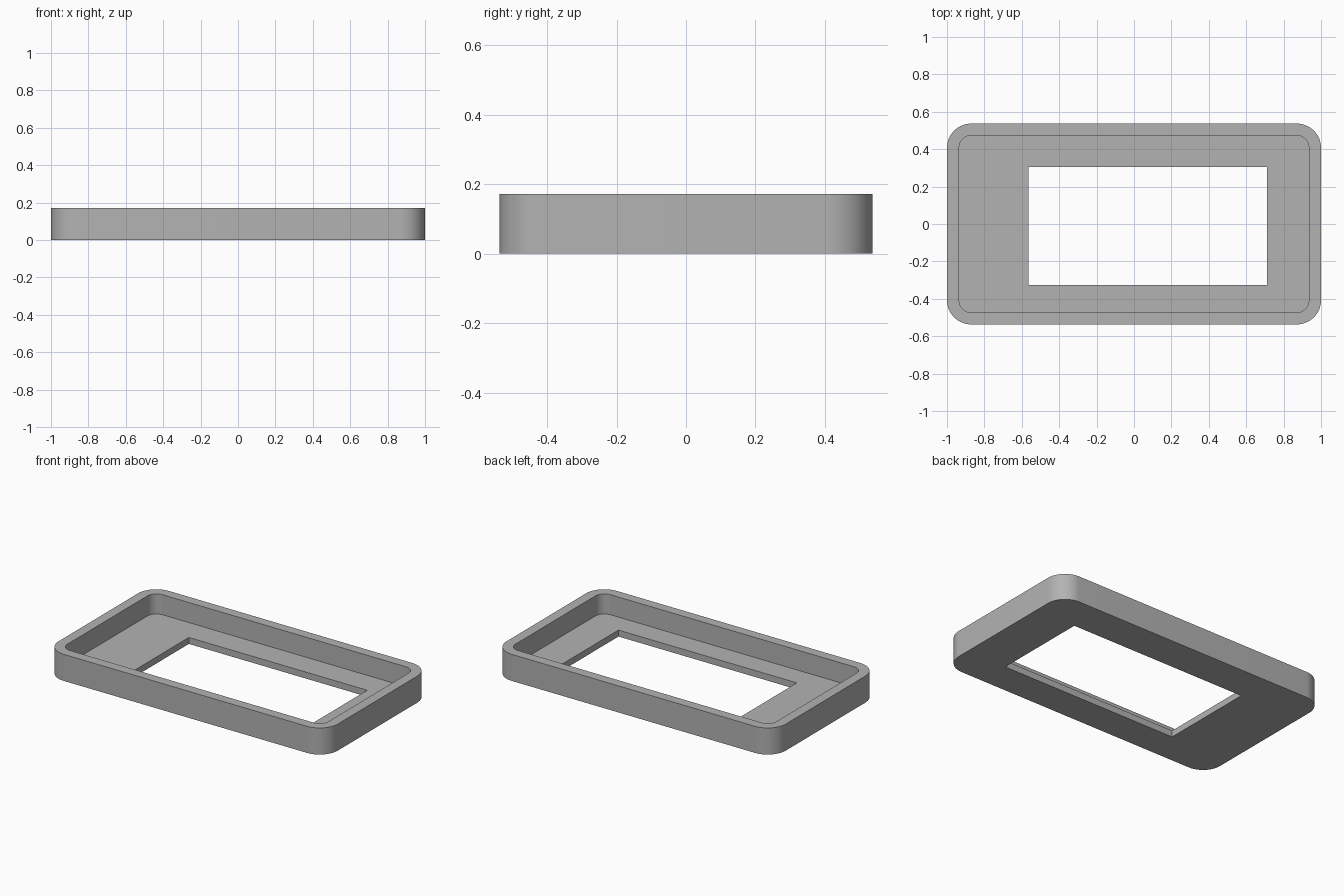
import bpy
import bmesh
from math import cos, sin, pi, radians

cube = bpy.data.objects.get("Cube")
if cube:
    bpy.data.objects.remove(cube, do_unlink=True)

# Single plain grey plastic
grey = bpy.data.materials.new("plain_grey")
grey.use_nodes = True
colour = (0.45, 0.45, 0.45, 1)
grey.diffuse_color = colour
grey.node_tree.nodes["Principled BSDF"].inputs["Base Color"].default_value = colour


def rounded_outline(x0, x1, y0, y1, radius, steps=16):
    """Counter-clockwise rectangle outline with optional round corners."""
    if radius == 0:
        return [(x0, y0), (x1, y0), (x1, y1), (x0, y1)]
    centres = [(x1 - radius, y1 - radius), (x0 + radius, y1 - radius),
               (x0 + radius, y0 + radius), (x1 - radius, y0 + radius)]
    points = []
    for corner, (cx, cy) in enumerate(centres):
        for i in range(steps + 1):
            a = pi / 2 * (corner + i / steps)
            points.append((cx + radius * cos(a), cy + radius * sin(a)))
    return points


def make_prism(name, outline, z0, z1):
    """Extrude an outline upward from z0 to z1."""
    bm = bmesh.new()
    base = bm.faces.new([bm.verts.new((x, y, z0)) for x, y in outline])
    top = bmesh.ops.extrude_face_region(bm, geom=[base])["geom"]
    bmesh.ops.translate(bm, vec=(0, 0, z1 - z0),
                        verts=[v for v in top if isinstance(v, bmesh.types.BMVert)])
    bmesh.ops.recalc_face_normals(bm, faces=bm.faces)
    mesh = bpy.data.meshes.new(name)
    bm.to_mesh(mesh)
    bm.free()
    mesh.materials.append(grey)
    obj = bpy.data.objects.new(name, mesh)
    bpy.context.collection.objects.link(obj)
    return obj


HEIGHT, FLOOR = 0.172, 0.042

# Outer tray body with rounded corners
frame = make_prism("bezel_frame", rounded_outline(-1, 1, -0.537, 0.537, 0.13), 0, HEIGHT)

# Recess from above, and the off-centre window through the floor
cutters = [
    make_prism("recess_cutter",
               rounded_outline(-0.935, 0.935, -0.473, 0.473, 0.065), FLOOR, HEIGHT + 0.1),
    make_prism("window_cutter",
               rounded_outline(-0.565, 0.712, -0.326, 0.304, 0), -0.1, FLOOR + 0.05),
]

bpy.ops.object.select_all(action="DESELECT")
bpy.context.view_layer.objects.active = frame
frame.select_set(True)
for cutter in cutters:
    cutter.hide_render = True
    cut = frame.modifiers.new(cutter.name, "BOOLEAN")
    cut.operation = "DIFFERENCE"
    cut.solver = "EXACT"
    cut.object = cutter
    bpy.ops.object.modifier_apply(modifier=cut.name)
    bpy.data.objects.remove(cutter, do_unlink=True)

# Smooth round corners, crisp rims
bpy.ops.object.shade_smooth_by_angle(angle=radians(30))
